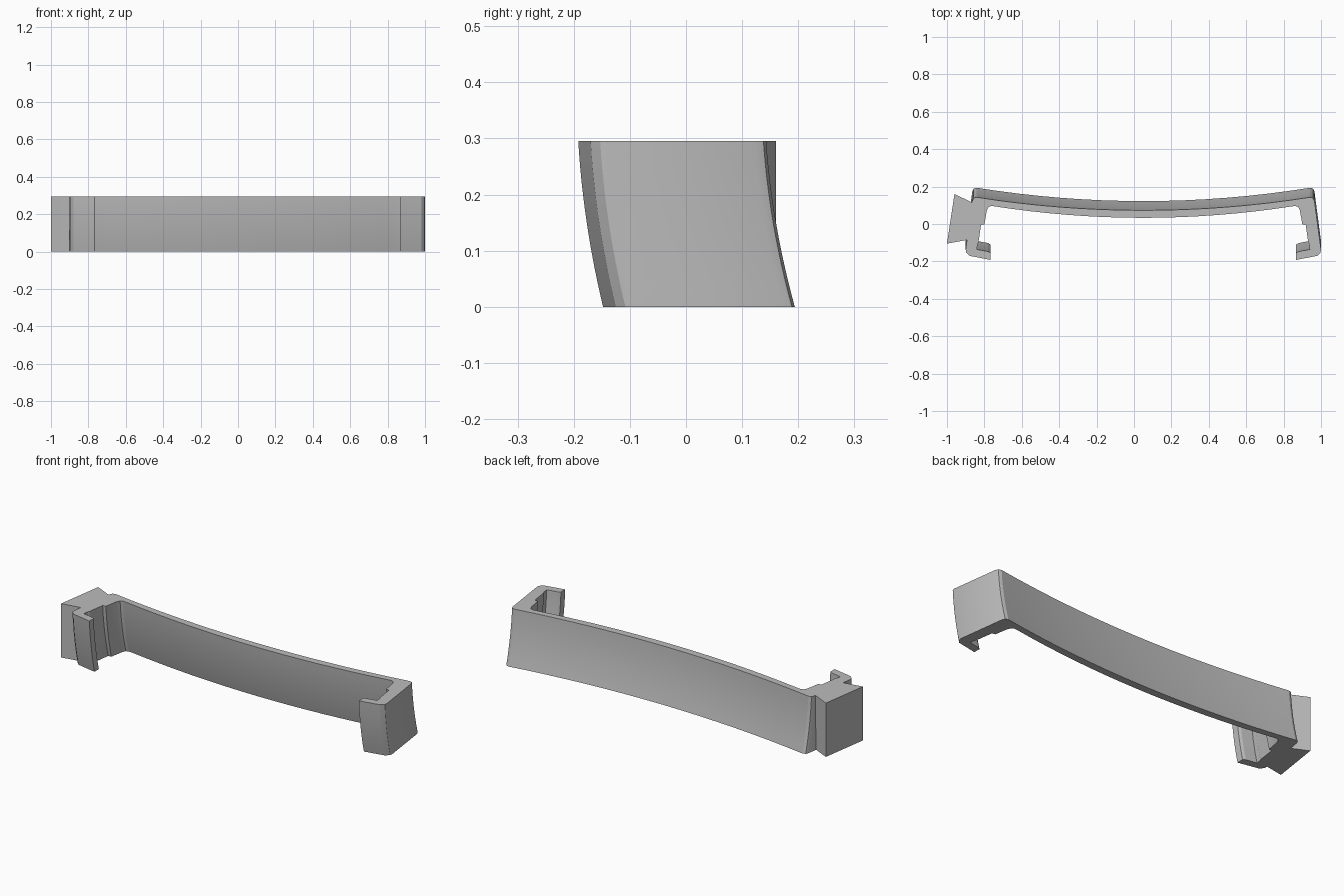
import bpy
import bmesh
import math

HEIGHT = 0.295
AXIS = 0.05          # the clip is mirrored about this x
STEPS_Z = 12
STEPS_X = 16

cube = bpy.data.objects.get("Cube")
if cube:
    bpy.data.objects.remove(cube, do_unlink=True)

grey = bpy.data.materials.new("plain grey")
grey.use_nodes = True
colour = (0.5, 0.5, 0.5, 1)
grey.diffuse_color = colour
grey.node_tree.nodes["Principled BSDF"].inputs["Base Color"].default_value = colour


def loft(name, rings):
    """Skin a stack of equal closed outlines and cap both ends."""
    bm = bmesh.new()
    rows = [[bm.verts.new(p) for p in ring] for ring in rings]
    n = len(rows[0])
    for low, high in zip(rows, rows[1:]):
        for i in range(n):
            j = (i + 1) % n
            bm.faces.new((low[i], low[j], high[j], high[i]))
    bm.faces.new(rows[0][::-1])
    bm.faces.new(rows[-1])
    bmesh.ops.recalc_face_normals(bm, faces=bm.faces)
    mesh = bpy.data.meshes.new(name)
    bm.to_mesh(mesh)
    bm.free()
    mesh.materials.append(grey)
    obj = bpy.data.objects.new(name, mesh)
    bpy.context.collection.objects.link(obj)
    bpy.ops.object.select_all(action="DESELECT")
    obj.select_set(True)
    bpy.context.view_layer.objects.active = obj
    bpy.ops.object.shade_smooth_by_angle(angle=math.radians(20))
    return obj


def arc(half, base, rise):
    """Bowed edge of the band from -half to +half."""
    ts = [2 * i / STEPS_X - 1 for i in range(STEPS_X + 1)]
    return [(half * t, base + rise * t * t) for t in ts]


# Outline of one end hook at the top, from the band's back to its inside
hook = [(0.908, 0.138), (0.915, 0.122), (0.95, -0.138), (0.947, -0.153),
        (0.93, -0.17), (0.817, -0.192), (0.817, -0.155), (0.83, -0.147),
        (0.89, -0.136), (0.886, -0.105), (0.882, -0.1), (0.868, -0.004), (0.85, -0.002),
        (0.837, 0.072), (0.828, 0.09), (0.815, 0.096)]
mirrored = [(-x, y) for x, y in reversed(hook)]
back_edge = arc(0.892, 0.073, 0.07)
front_edge = arc(0.8, 0.033, 0.062)[::-1]
outline = back_edge + hook + front_edge + mirrored


def lean(y, z):
    """Shift the outline backwards toward the bottom along a soft curve."""
    t = z / HEIGHT
    drop = 1 - t * (1.6 - 0.6 * t)
    return y + drop * (0.048 + 0.02 * y)


# Curved band with a hook at each end
levels = [HEIGHT * i / STEPS_Z for i in range(STEPS_Z + 1)]
loft("clip_band", [[(x + AXIS, lean(y, z), z) for x, y in outline] for z in levels])

# Upright block on the outside of the right hook
block = [(-0.96, 0.16), (-1.0, -0.105), (-0.902, -0.087), (-0.885, -0.085), (-0.85, 0.108)]
loft("side_block", [[(x, y, z) for x, y in block] for z in (0, HEIGHT)])
